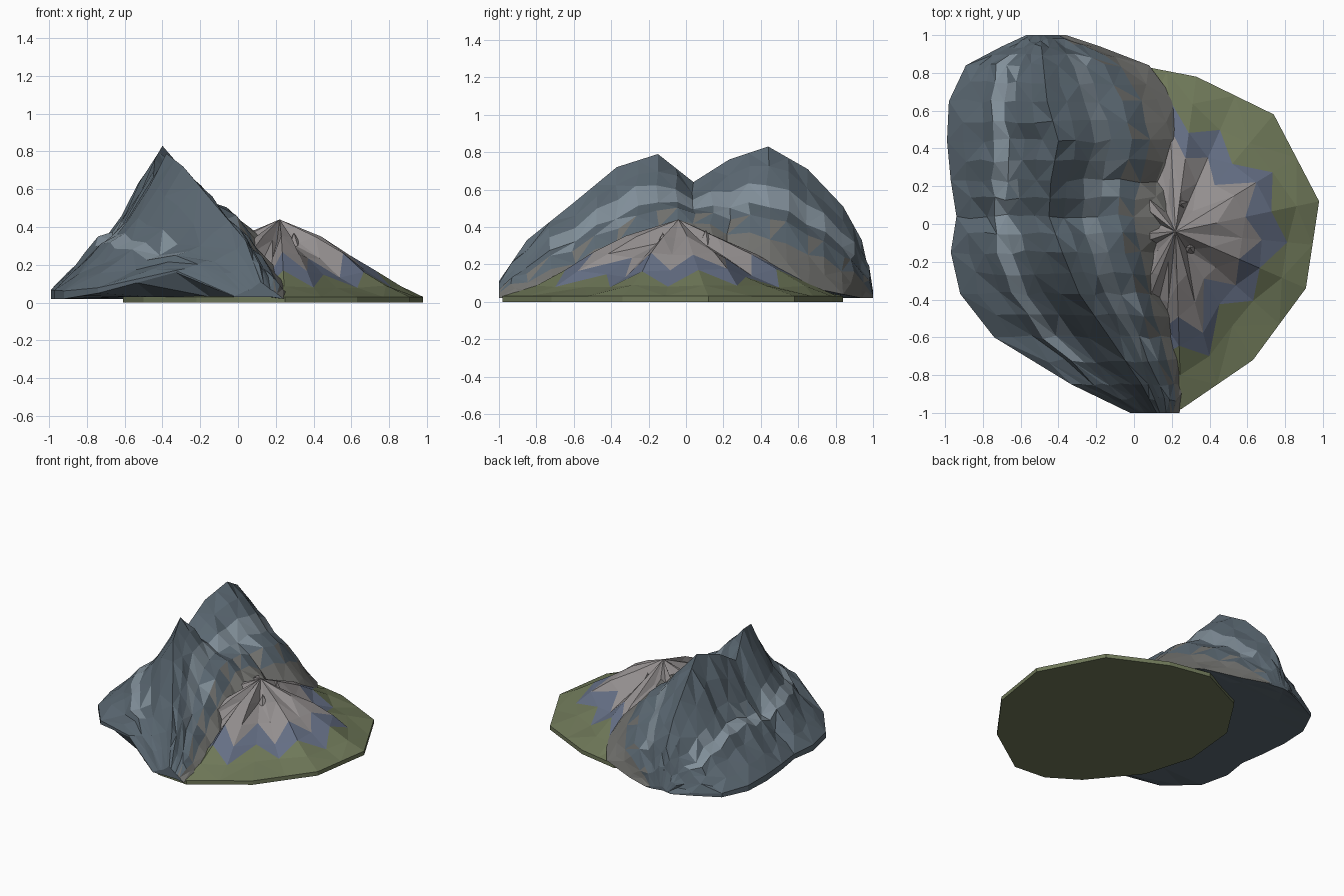
import bpy, bmesh, math, random
from mathutils import Vector

if "Cube" in bpy.data.objects:
    bpy.data.objects.remove(bpy.data.objects["Cube"])
random.seed(4)

def material(name, rgb):
    m = bpy.data.materials.new(name)
    m.diffuse_color = (*rgb, 1)
    m.use_nodes = True
    m.node_tree.nodes["Principled BSDF"].inputs["Base Color"].default_value = m.diffuse_color
    return m

def finish(name, bm, mats):
    bmesh.ops.recalc_face_normals(bm, faces=bm.faces)
    me = bpy.data.meshes.new(name)
    bm.to_mesh(me)
    bm.free()
    for m in mats:
        me.materials.append(m)
    ob = bpy.data.objects.new(name, me)
    bpy.context.collection.objects.link(ob)
    return ob

def jit(a):
    return random.uniform(-a, a)

rock = material("rock", (0.105, 0.14, 0.17))
pale = material("pale_rock", (0.22, 0.275, 0.32))
scree = material("scree", (0.17, 0.17, 0.16))
white = material("summit_rock", (0.30, 0.28, 0.28))
slate = material("slate", (0.13, 0.16, 0.235))
grass = material("grass", (0.16, 0.19, 0.10))

# Twin-peaked ridge: y, left edge x, crest x, crest z, right edge x, left rim z, right rim z
stations = [
    (1.00, -0.57, -0.50, 0.06, -0.36, 0.02, 0.02),
    (0.94, -0.70, -0.49, 0.33, -0.18, 0.02, 0.02),
    (0.84, -0.89, -0.48, 0.51, 0.08, 0.02, 0.04),
    (0.65, -0.98, -0.46, 0.71, 0.22, 0.02, 0.08),
    (0.44, -0.99, -0.40, 0.83, 0.28, 0.02, 0.13),
    (0.23, -0.97, -0.44, 0.76, 0.21, 0.02, 0.20),
    (0.04, -0.94, -0.45, 0.64, 0.18, 0.02, 0.34),
    (-0.15, -0.97, -0.38, 0.79, 0.19, 0.02, 0.24),
    (-0.37, -0.92, -0.29, 0.72, 0.23, 0.02, 0.14),
    (-0.60, -0.74, -0.13, 0.53, 0.25, 0.05, 0.08),
    (-0.85, -0.33, 0.04, 0.33, 0.28, 0.16, 0.03),
    (-1.00, -0.02, 0.12, 0.11, 0.24, 0.03, 0.02)]
rows = []
for a, b in zip(stations, stations[1:]):
    rows += [a, tuple((p + q) / 2 for p, q in zip(a, b))]
rows.append(stations[-1])

# Slope profiles: fraction outward, fraction of height
left = [(1, 0), (1, .06), (.84, .17), (.68, .29), (.58, .40), (.45, .45), (.32, .57), (.16, .79)]
right = [(.14, .86), (.28, .72), (.42, .55), (.58, .46), (.72, .30), (.87, .14), (1, 0)]
bm = bmesh.new()
rings = []
for i, (y, xl, xc, zc, xr, zl, zr) in enumerate(rows):
    edge = i in (0, len(rows) - 1)
    ring = []
    for side, prof, xe, zrim in ((0, left, xl, zl), (1, [(0, 1)] + right, xr, zr)):
        for t, f in prof:
            k = 0 if edge or t in (0, 1) else 1
            # gullies alternate from row to row
            wave = 0.013 * (1 if i % 2 else -1) * k
            ring.append(bm.verts.new((xc + (xe - xc) * t + jit(.012) * k, y + jit(.012) * k,
                                      zrim + (zc - zrim) * f + wave + jit(.008) * k)))
    ring.append(bm.verts.new((xl + (xr - xl) * .75, y, min(zl, .03))))
    ring.append(bm.verts.new((xl + (xr - xl) * .3, y, .03)))
    rings.append(ring)
n = len(rings[0])
for i, (a, b) in enumerate(zip(rings, rings[1:])):
    for j in range(n):
        k = (j + 1) % n
        q = [a[j], a[k], b[k], b[j]]
        if (i + j) % 2:
            tris = ((q[0], q[1], q[2]), (q[0], q[2], q[3]))
        else:
            tris = ((q[1], q[2], q[3]), (q[1], q[3], q[0]))
        for t, tri in enumerate(tris):
            f = bm.faces.new(tri)
            inner = 2 < i < len(rings) - 4
            if inner and (j in (4, 10) or (j in (5, 11) and random.random() < .35)):
                f.material_index = 1
            elif j in (13, 14) or (j == 12 and t and i % 2):
                f.material_index = 2
bm.faces.new(rings[0])
bm.faces.new(rings[-1])
finish("mountain_ridge", bm, [rock, pale, scree])

# Grassy foothill on a faceted slab
outline = [(.98, .12), (.74, .58), (.33, .78), (.02, .84), (-.35, .66), (-.57, .32), (-.61, -.1),
           (-.5, -.48), (-.22, -.82), (.0, -.96), (.25, -.98), (.63, -.72), (.91, -.34)]
pts = []
for p, q in zip(outline, outline[1:] + outline[:1]):
    pts += [Vector(p), (Vector(p) + Vector(q)) / 2]
top = Vector((.22, -.04))
levels = [(1, .03), (.78, .085), (.6, .155), (.42, .245), (.22, .335)]
bm = bmesh.new()
rings = [[bm.verts.new((p.x, p.y, 0)) for p in pts]]
for li, (s, z) in enumerate(levels):
    ring = []
    for i, p in enumerate(pts):
        k = 0 if li == 0 else 1
        spur = 1 if i % 4 < 2 else -1
        v = top + (p - top) * (s + .05 * k * spur + jit(.03) * k)
        ring.append(bm.verts.new((v.x, v.y, z + k * (.014 * spur * (li > 1) + jit(.01)))))
    rings.append(ring)
n = len(pts)
peak = bm.verts.new((top.x, top.y, .44))
for li, (a, b) in enumerate(zip(rings, rings[1:])):
    for j in range(n):
        k = (j + 1) % n
        if li == 0:
            bm.faces.new((a[j], a[k], b[k], b[j]))
            continue
        if j % 2:
            tris = ((a[j], a[k], b[k]), (b[k], b[j], a[j]))
        else:
            tris = ((a[j], a[k], b[j]), (b[k], b[j], a[k]))
        for t, tri in enumerate(tris):
            f = bm.faces.new(tri)
            # zigzag colour boundaries
            f.material_index = (0, 0, t, 1 + t, 2)[li] if li < 5 else 2
for j in range(n):
    bm.faces.new((rings[-1][j], rings[-1][(j + 1) % n], peak)).material_index = 2
bm.faces.new(rings[0])
finish("foothill", bm, [grass, slate, white])

# Small crags around the foothill summit
for i, (x, y, z, r) in enumerate([(.25, .1, .385, .06), (.30, -.12, .37, .07), (.23, -.27, .35, .07), (.42, -.07, .32, .09)]):
    bm = bmesh.new()
    bmesh.ops.create_cone(bm, cap_ends=True, segments=5, radius1=r * 1.4, radius2=0, depth=.16)
    for v in bm.verts:
        v.co += Vector((x + jit(.02), y + jit(.02), z - .08))
    finish(f"summit_crag_{i + 1}", bm, [white])
